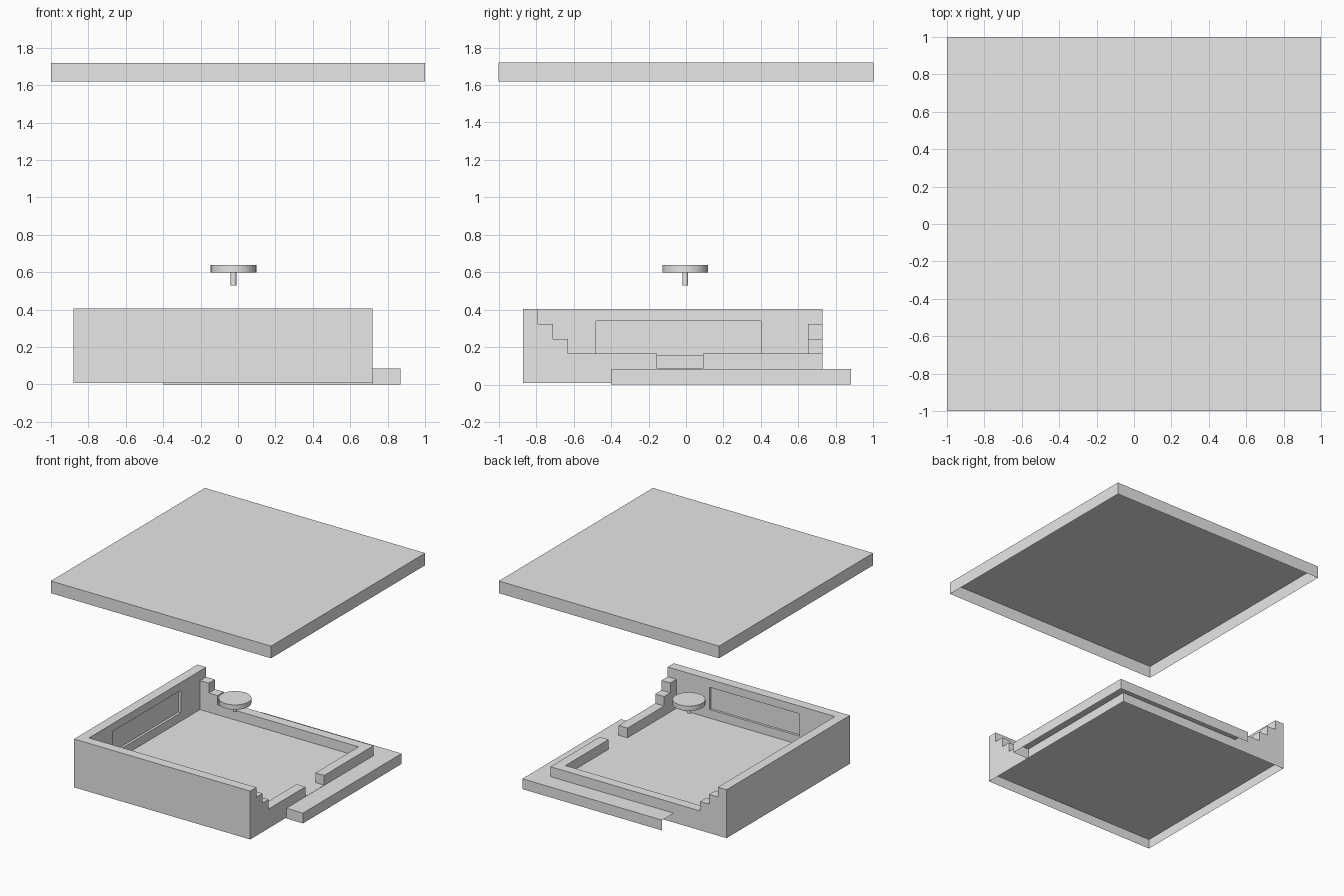
import bpy
import bmesh
import math
from mathutils import Vector

cube = bpy.data.objects.get("Cube")
if cube:
    bpy.data.objects.remove(cube, do_unlink=True)

# One plain material for everything
grey = bpy.data.materials.new("light grey")
grey.use_nodes = True
colour = (0.8, 0.8, 0.8, 1)
grey.diffuse_color = colour
for node in grey.node_tree.nodes:
    if node.type == 'BSDF_PRINCIPLED':
        node.inputs["Base Color"].default_value = colour


def finish(name, bm):
    mesh = bpy.data.meshes.new(name)
    bm.to_mesh(mesh)
    bm.free()
    mesh.materials.append(grey)
    obj = bpy.data.objects.new(name, mesh)
    bpy.context.collection.objects.link(obj)
    return obj


def prism(name, points, axis, low, high, drop=None):
    """Extrude a flat outline along an axis; drop removes faces by rule."""
    bm = bmesh.new()

    def place(p, d):
        return {'x': (d, p[0], p[1]), 'y': (p[0], d, p[1]), 'z': (p[0], p[1], d)}[axis]

    face = bm.faces.new([bm.verts.new(place(p, low)) for p in points])
    result = bmesh.ops.extrude_face_region(bm, geom=[face], use_keep_orig=True)
    verts = [v for v in result["geom"] if isinstance(v, bmesh.types.BMVert)]
    bmesh.ops.translate(bm, verts=verts, vec=Vector(place((0, 0), high - low)))
    bmesh.ops.recalc_face_normals(bm, faces=bm.faces)
    if drop:
        gone = [f for f in bm.faces if drop(f.normal, f.calc_center_median())]
        bmesh.ops.delete(bm, geom=gone, context='FACES')
    return finish(name, bm)


def box(name, x, y, z, drop=None):
    outline = [(x[0], y[0]), (x[1], y[0]), (x[1], y[1]), (x[0], y[1])]
    return prism(name, outline, 'z', z[0], z[1], drop)


def recess(wall, x, y, z):
    """Cut a shallow window niche into a wall."""
    cutter = box("niche_cutter", x, y, z)
    cutter.hide_render = True
    mod = wall.modifiers.new("niche", 'BOOLEAN')
    mod.operation = 'DIFFERENCE'
    mod.solver = 'EXACT'
    mod.object = cutter
    bpy.context.view_layer.objects.active = wall
    bpy.ops.object.modifier_apply(modifier=mod.name)
    bpy.data.objects.remove(cutter, do_unlink=True)


def cylinder(name, radius, centre, z, sides):
    bm = bmesh.new()
    bmesh.ops.create_cone(bm, cap_ends=True, segments=sides, radius1=radius,
                          radius2=radius, depth=z[1] - z[0])
    bmesh.ops.translate(bm, verts=bm.verts, vec=(*centre, sum(z) / 2))
    obj = finish(name, bm)
    bpy.ops.object.select_all(action='DESELECT')
    obj.select_set(True)
    bpy.context.view_layer.objects.active = obj
    bpy.ops.object.shade_smooth_by_angle(angle=math.radians(35))
    return obj


def bottom(normal, centre):
    return normal.z < -0.5


def terrace_open(normal, centre):
    return normal.z < -0.5 or normal.x < -0.5 or (normal.y < -0.5 and centre.y > 0)


W, E, S, N = -0.88, 0.72, -0.87, 0.73
T = 0.08
FLOOR, LOW, TOP = 0.087, 0.167, 0.405


def stepped(start, end):
    """Wall outline falling in three steps from the tall wall to the low one."""
    points = [(start, FLOOR)]
    for i, height in enumerate((0.325, 0.245)):
        points += [(start + i * T, height), (start + (i + 1) * T, height)]
    return points + [(start + 2 * T, LOW), (end, LOW), (end, FLOOR)]


# Floating roof, open underneath
box("roof", (-1, 1), (-1, 1), (1.62, 1.72), bottom)

# House floor with its skirt, open underneath
box("floor", (W, E), (S, N), (0.008, FLOOR), bottom)

# Tall walls with window niches on the inside
front_wall = box("front_wall", (W, E), (S, S + T), (FLOOR, TOP))
recess(front_wall, (-0.48, 0.34), (S + T - 0.02, S + T + 0.05), (0.157, 0.34))
side_wall = box("tall_side_wall", (W, W + T), (S + T, N), (FLOOR, TOP))
recess(side_wall, (W + T - 0.02, W + T + 0.05), (-0.48, 0.4), (0.157, 0.34))

# Low walls with stepped ends and a doorway gap
prism("back_wall", stepped(W + T, E), 'y', N - T, N)
prism("entrance_wall", stepped(S + T, -0.155), 'x', E - T, E)
box("low_side_wall", (E - T, E), (0.09, N - T), (FLOOR, LOW))

# Terrace wrapping the back corner
terrace = [(-0.4, N), (-0.4, 0.88), (0.87, 0.88), (0.87, -0.4), (E, -0.4), (E, N)]
prism("terrace", terrace, 'z', 0, 0.085, terrace_open)

# Round table
centre = (-0.024, -0.004)
cylinder("table_top", 0.122, centre, (0.6, 0.64), 32)
cylinder("table_leg", 0.016, centre, (0.53, 0.6), 16)
